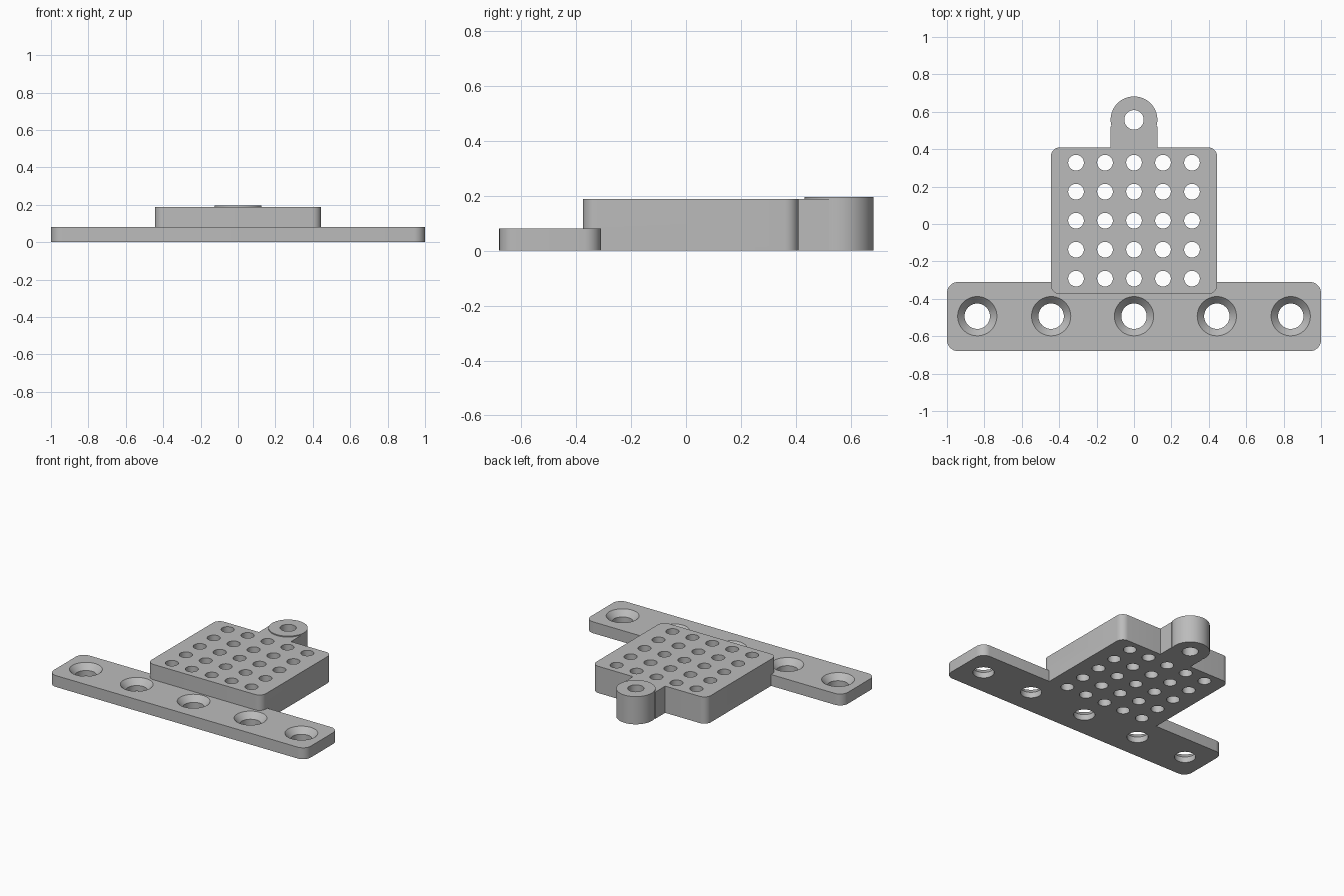
import bpy, bmesh, math

cube = bpy.data.objects.get("Cube")
if cube:
    bpy.data.objects.remove(cube, do_unlink=True)

grey = bpy.data.materials.new("plain_grey")
grey.use_nodes = True
grey.diffuse_color = (0.5, 0.5, 0.5, 1)
grey.node_tree.nodes["Principled BSDF"].inputs["Base Color"].default_value = (0.5, 0.5, 0.5, 1)


def finish(name, bm):
    bmesh.ops.recalc_face_normals(bm, faces=bm.faces)
    mesh = bpy.data.meshes.new(name)
    bm.to_mesh(mesh)
    bm.free()
    mesh.materials.append(grey)
    obj = bpy.data.objects.new(name, mesh)
    bpy.context.collection.objects.link(obj)
    return obj


def plate(name, x, y0, y1, height, radius=0, steps=8):
    """Slab of half width x with rounded vertical corners."""
    bm = bmesh.new()
    pts = []
    corners = [(x, y1), (-x, y1), (-x, y0), (x, y0)]
    for i, (cx, cy) in enumerate(corners):
        if not radius:
            pts.append((cx, cy))
            continue
        ox = cx - math.copysign(radius, cx)
        oy = cy - radius if cy == y1 else cy + radius
        for s in range(steps + 1):
            a = math.pi / 2 * (i + s / steps)
            pts.append((ox + radius * math.cos(a), oy + radius * math.sin(a)))
    face = bm.faces.new([bm.verts.new((px, py, 0)) for px, py in pts])
    up = bmesh.ops.extrude_face_region(bm, geom=[face])["geom"]
    bmesh.ops.translate(bm, vec=(0, 0, height),
                        verts=[v for v in up if isinstance(v, bmesh.types.BMVert)])
    return finish(name, bm)


def turned(bm, x, y, profile, sides=48):
    """Closed solid turned from (radius, z) pairs, bottom to top."""
    rings = [[bm.verts.new((x + r * math.cos(math.tau * i / sides),
                            y + r * math.sin(math.tau * i / sides), z))
              for i in range(sides)] for r, z in profile]
    bm.faces.new(rings[0][::-1])
    bm.faces.new(rings[-1])
    for low, high in zip(rings, rings[1:]):
        for i in range(sides):
            j = (i + 1) % sides
            bm.faces.new((low[i], low[j], high[j], high[i]))


def combine(target, other, operation):
    mod = target.modifiers.new(operation, "BOOLEAN")
    mod.operation, mod.solver, mod.object = operation, "EXACT", other
    bpy.context.view_layer.objects.active = target
    bpy.ops.object.modifier_apply(modifier=mod.name)
    bpy.data.objects.remove(other, do_unlink=True)


# Solid parts: mounting bar, perforated block, neck and round lug
bracket = plate("perforated_bracket", 0.445, -0.375, 0.41, 0.188, 0.05)
bar = plate("mounting_bar", 1.0, -0.68, -0.31, 0.08, 0.06)
neck = plate("lug_neck", 0.125, 0.36, 0.52, 0.188)
bm = bmesh.new()
turned(bm, 0, 0.557, [(0.125, 0), (0.125, 0.195)], 64)
lug = finish("round_lug", bm)
for part in (bar, neck, lug):
    combine(bracket, part, "UNION")

# Hole cutters: grid of holes, lug hole and countersunk screw holes
bm = bmesh.new()
for col in range(-2, 3):
    for row in range(-2, 3):
        turned(bm, col * 0.155, 0.018 + row * 0.155, [(0.042, -0.1), (0.042, 0.3)], 32)
turned(bm, 0, 0.557, [(0.052, -0.1), (0.052, 0.3)], 32)
for x in (-0.838, -0.443, 0, 0.443, 0.838):
    turned(bm, x, -0.493, [(0.068, -0.1), (0.068, 0.04), (0.105, 0.08), (0.105, 0.15)])
combine(bracket, finish("hole_cutters", bm), "DIFFERENCE")

# Smooth round walls, keep crisp edges
bpy.ops.object.select_all(action="DESELECT")
bracket.select_set(True)
bpy.context.view_layer.objects.active = bracket
bpy.ops.object.shade_smooth_by_angle(angle=math.radians(30))
